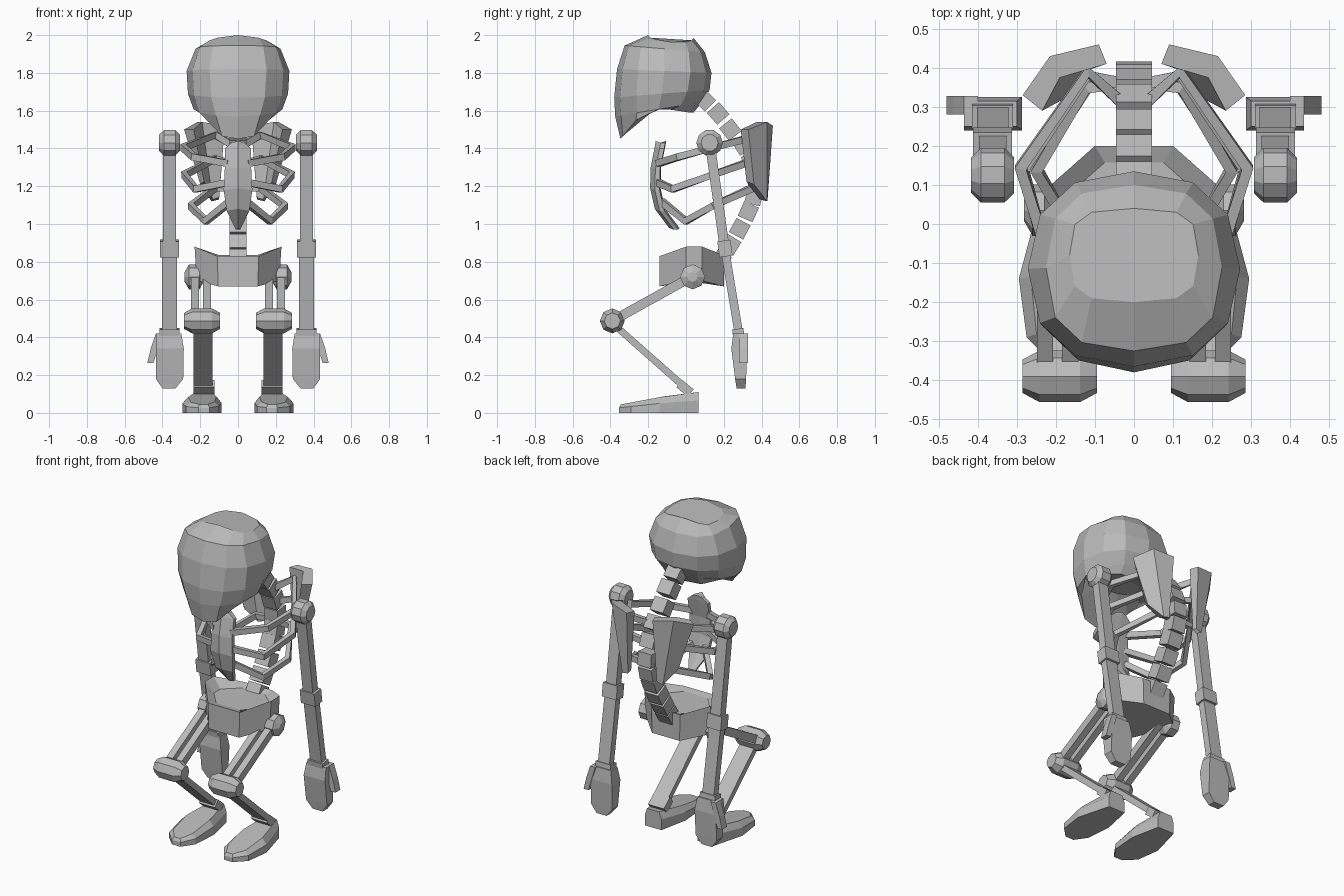
import bpy, bmesh, math
from mathutils import Vector

if "Cube" in bpy.data.objects:
    bpy.data.objects.remove(bpy.data.objects["Cube"])

bone = bpy.data.materials.new("bone grey")
bone.diffuse_color = (0.5, 0.5, 0.5, 1)
bone.use_nodes = True
bone.node_tree.nodes["Principled BSDF"].inputs["Base Color"].default_value = bone.diffuse_color
X, Z = Vector((1, 0, 0)), Vector((0, 0, 1))


def loft(name, rings, s=1):
    """Skin a closed solid over rings of equal length; s=-1 mirrors it in x."""
    bm = bmesh.new()
    vs = [[bm.verts.new((s * p[0], p[1], p[2])) for p in r] for r in rings]
    n = len(vs[0])
    for a, b in zip(vs, vs[1:]):
        for i in range(n):
            j = (i + 1) % n
            bm.faces.new((a[i], a[j], b[j], b[i]))
    bm.faces.new(vs[0])
    bm.faces.new(vs[-1])
    bmesh.ops.recalc_face_normals(bm, faces=bm.faces)
    me = bpy.data.meshes.new(name)
    bm.to_mesh(me)
    bm.free()
    me.materials.append(bone)
    ob = bpy.data.objects.new(name, me)
    bpy.context.collection.objects.link(ob)
    return ob


def tube(name, pts, a, b, ref=X, s=1):
    """Rectangular bar along a path; a is its size along ref, b across."""
    pts = [Vector(p) for p in pts]
    rings = []
    for i, p in enumerate(pts):
        t = Vector((0, 0, 0))
        if i > 0:
            t += (p - pts[i - 1]).normalized()
        if i < len(pts) - 1:
            t += (pts[i + 1] - p).normalized()
        t.normalize()
        u = (ref - t * ref.dot(t)).normalized() * a / 2
        v = t.cross(u).normalized() * b / 2
        rings.append([p + u + v, p - u + v, p - u - v, p + u - v])
    return loft(name, rings, s)


def drum(name, c, half, r, s, n=10, flat=0.65):
    """Chamfered joint lying along x."""
    rings = []
    for dx, k in ((-half, flat), (-half * .55, 1), (half * .55, 1), (half, flat)):
        rings.append([(c[0] + dx, c[1] + r * k * math.cos(math.tau * i / n),
                       c[2] + r * k * math.sin(math.tau * i / n)) for i in range(n)])
    return loft(name, rings, s)


# Skull: tilted rings (front y, front z, back y, back z, half width, squareness)
rings = []
for yf, zf, yb, zb, w, e in ((-.20, 2.0, .04, 1.985, .165, .6), (-.325, 1.945, .10, 1.91, .225, .75),
                             (-.365, 1.82, .135, 1.80, .272, .85), (-.38, 1.67, .125, 1.71, .265, .9),
                             (-.375, 1.57, .085, 1.645, .235, 1)):
    r = []
    for i in range(12):
        a = math.tau * i / 12
        cs, sn = math.cos(a), math.sin(a)
        k = math.copysign(abs(cs) ** e, cs)
        f = (1 - k) / 2
        x = w * math.copysign(abs(sn) ** e, sn) if abs(sn) > 1e-6 else 0
        r.append((x, yf + (yb - yf) * f, zf + (zb - zf) * f - .1 * (x / w) ** 2 * (w < .2) * .3))
    rings.append(r)
# Jaw rim, dropping to the chin at the front
jaw = [(0, -.347, 1.45), (.085, -.335, 1.465), (.165, -.265, 1.55), (.22, -.2, 1.62),
       (.20, -.08, 1.605), (.12, .02, 1.59), (0, .04, 1.59)]
rings.append(jaw + [(-x, y, z) for x, y, z in jaw[-2:0:-1]])
# Underside closing inward
rings.append([(x * .5, -.09 + (y + .09) * .4, 1.61) for x, y, z in rings[-1]])
loft("skull", rings)

# Spine: separate blocks along a curved back
spine = [(.10, 1.655), (.17, 1.585), (.235, 1.50), (.30, 1.42), (.345, 1.33), (.37, 1.23),
         (.36, 1.145), (.33, 1.065), (.285, .975), (.235, .89), (.185, .81)]
for i, (y, z) in enumerate(spine):
    y0, z0 = spine[max(i - 1, 0)]
    y1, z1 = spine[min(i + 1, len(spine) - 1)]
    t = Vector((0, y1 - y0, z1 - z0)).normalized() * .042
    c = Vector((0, y, z))
    tube("vertebra", [c - t, c + t], .092, .085)

# Breastbone: ridged curved plate (front y, z, half width)
loft("breastbone", [[(0, y, z), (w, y + .025, z - .01), (w, y + .05, z - .01), (0, y + .055, z),
                     (-w, y + .05, z - .01), (-w, y + .025, z - .01)]
                    for y, z, w in ((-.16, 1.44, .035), (-.165, 1.41, .07), (-.187, 1.30, .07),
                                    (-.19, 1.19, .076), (-.165, 1.08, .06), (-.09, .98, .012))])

# Pelvis: eight-sided block with raised sides
hip = [(.11, -.14, .83), (.23, 0, .88), (.23, .085, .88), (.10, .2, .835)]
hip += [(-x, y, z) for x, y, z in hip[::-1]]
loft("pelvis", [[(x * .95, y, .67 if abs(x) < .2 else .70) for x, y, z in hip], hip,
                [(x * .75, .03 + (y - .03) * .75, .82) for x, y, z in hip]])

ribs = {
    "upper_rib": [(.03, .31, 1.42), (.12, .39, 1.47), (.29, .145, 1.405), (.235, -.04, 1.355), (.05, -.15, 1.32)],
    "middle_rib": [(.03, .36, 1.32), (.12, .38, 1.345), (.285, .14, 1.26), (.225, -.07, 1.185), (.05, -.15, 1.22)],
    "lower_rib": [(.03, .36, 1.19), (.12, .35, 1.19), (.25, .14, 1.095), (.17, 0, 1.015), (.04, -.13, 1.12)],
}

for s in (1, -1):
    for name, path in ribs.items():
        tube(name, path, .036, .03, Z, s)

    # Shoulder blade: curved plate narrowing downward, as inner, middle, outer columns
    top = [(.09, .46, 1.52), (.215, .43, 1.54), (.285, .33, 1.50),
           (.235, .29, 1.50), (.19, .375, 1.54), (.07, .41, 1.52)]
    low = [(.10, .432, 1.13), (.14, .43, 1.12), (.20, .36, 1.21),
           (.18, .32, 1.225), (.135, .39, 1.13), (.10, .40, 1.14)]
    loft("shoulder_blade", [top, low], s)

    # Arm
    drum("shoulder_joint", (.362, .125, 1.43), .055, .07, s)
    tube("upper_arm", [(.362, .13, 1.40), (.362, .205, .87)], .07, .052, X, s)
    tube("elbow", [(.362, .20, .912), (.362, .212, .828)], .10, .07, X, s)
    tube("forearm", [(.362, .205, .87), (.362, .28, .42)], .08, .045, X, s)
    tube("wrist", [(.362, .274, .445), (.362, .279, .405)], .105, .06, X, s)
    # Hand: stacked sections (inner x, outer x, front y, back y, z)
    loft("hand", [[(a, f, z), (b, f, z), (b, k, z), (a, k, z)] for a, b, f, k, z in
                  ((.30, .435, .25, .315, .42), (.287, .435, .24, .325, .34),
                   (.29, .435, .26, .318, .18), (.33, .40, .268, .315, .13))], s)
    loft("thumb", [[(a, .28, z), (b, .28, z), (b, .328, z), (a, .328, z)] for a, b, z in
                   ((.40, .435, .42), (.425, .462, .34), (.447, .48, .265))], s)

    # Leg: twin thigh bars, knee, flat shin
    drum("hip_joint", (.232, .035, .72), .05, .066, s, 8, .4)
    for x in (.163, .228):
        tube("thigh_bar", [(x, .03, .72), (x, -.385, .49)], .042, .05, X, s)
    drum("knee", (.19, -.39, .487), .095, .066, s, 8)
    tube("shin", [(.185, -.39, .475), (.185, 0, .13)], .10, .036, X, s)
    tube("ankle", [(.18, -.035, .155), (.18, .025, .105)], .11, .05, X, s)

    # Foot: wide rounded toe, tall heel
    sole = [(.125, .065), (.24, .065), (.295, -.14), (.275, -.29), (.21, -.355),
            (.15, -.355), (.10, -.28), (.087, -.12)]
    wedge = lambda y: .045 + .065 * min(1, (y + .355) / .36)
    loft("foot", [[(x, y, 0) for x, y in sole],
                  [(x, y, wedge(y) * .6) for x, y in sole],
                  [(.185 + (x - .185) * .72, y if y > 0 else y * .97, wedge(y)) for x, y in sole]], s)
